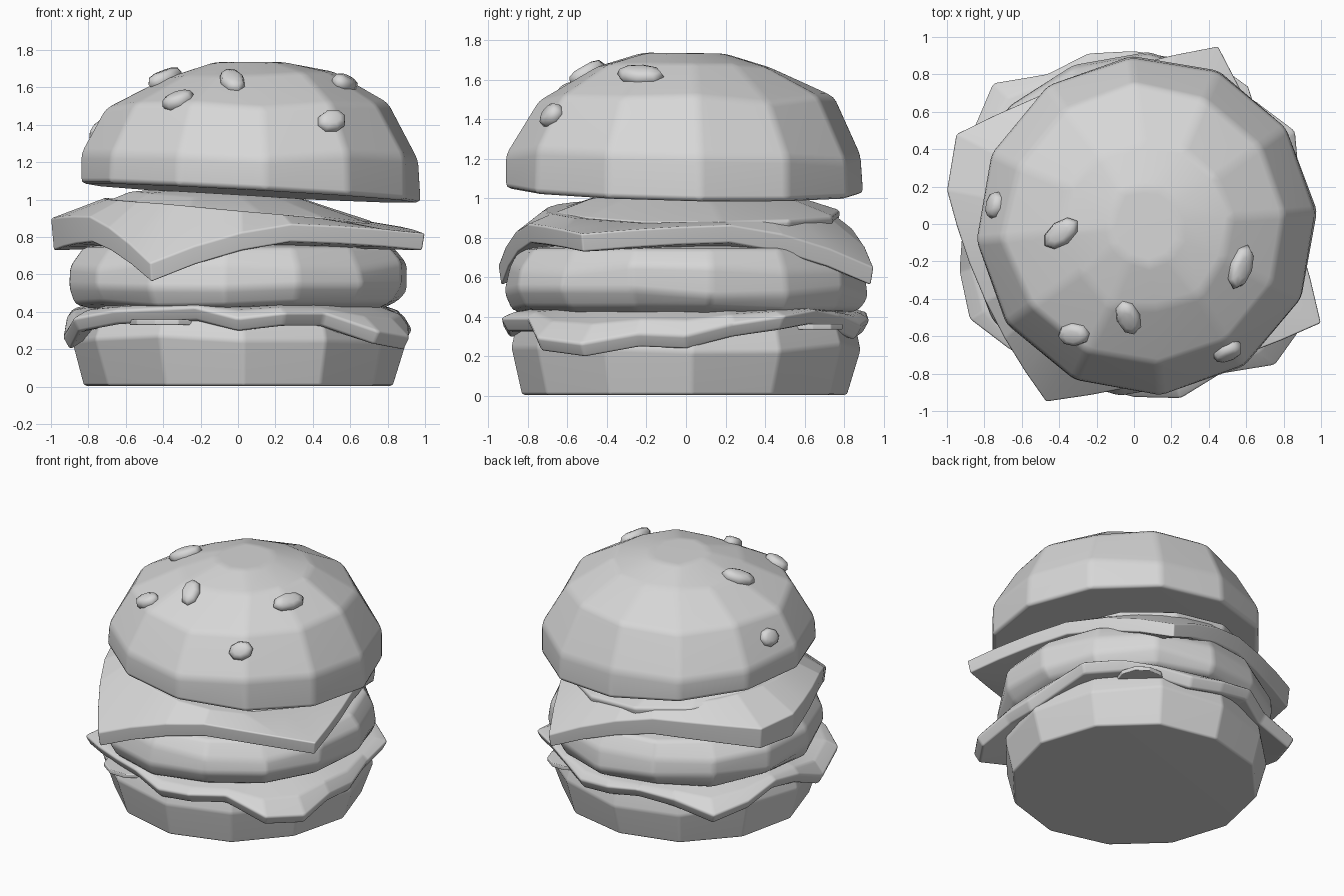
import bpy, bmesh, math, random
from mathutils import Vector
from mathutils.bvhtree import BVHTree

if "Cube" in bpy.data.objects:
    bpy.data.objects.remove(bpy.data.objects["Cube"])

random.seed(4)
grey = bpy.data.materials.new("plain grey")
grey.diffuse_color = (0.68, 0.68, 0.68, 1)
grey.use_nodes = True
grey.node_tree.nodes["Principled BSDF"].inputs["Base Color"].default_value = grey.diffuse_color


def finish(name, bm, bevel=0.0):
    """Make a smooth-shaded object; softened creases leave flat-looking facets."""
    bmesh.ops.recalc_face_normals(bm, faces=bm.faces[:])
    for f in bm.faces:
        f.smooth = True
    me = bpy.data.meshes.new(name)
    bm.to_mesh(me)
    bm.free()
    me.materials.append(grey)
    ob = bpy.data.objects.new(name, me)
    bpy.context.collection.objects.link(ob)
    if bevel:
        m = ob.modifiers.new("soft_edges", 'BEVEL')
        m.width, m.segments = bevel, 2
        m.limit_method, m.angle_limit = 'ANGLE', math.radians(8)
        ob.modifiers.new("flat_facets", 'WEIGHTED_NORMAL')
    return ob


def loft(name, rings, bevel=0.02):
    """Skin equal-length rings and cap both ends."""
    bm = bmesh.new()
    vs = [[bm.verts.new(p) for p in r] for r in rings]
    n = len(vs[0])
    for a, b in zip(vs, vs[1:]):
        for i in range(n):
            j = (i + 1) % n
            bm.faces.new((a[i], a[j], b[j], b[i]))
    bm.faces.new(vs[0][::-1])
    bm.faces.new(vs[-1])
    return finish(name, bm, bevel)


def ring(r, z, n, start=0, c=(0, 0), tilt=(0, 0), jitter=0, zjit=0):
    """Irregular, optionally tilted polygon ring."""
    pts = []
    for i in range(n):
        a = math.radians(start) + i * math.tau / n
        q = r + random.uniform(-jitter, jitter)
        x, y = q * math.cos(a), q * math.sin(a)
        h = z + tilt[0] * x + tilt[1] * y + random.uniform(-zjit, zjit)
        pts.append((c[0] + x, c[1] + y, h))
    return pts


# bottom bun
loft("bottom_bun", [ring(0.825, 0.005, 12, 32, jitter=0.01),
                    ring(0.885, 0.25, 12, 32, jitter=0.02, zjit=0.03),
                    ring(0.86, 0.36, 12, 32),
                    ring(0.6, 0.4, 12, 32)], 0.015)

# lettuce: wavy lip described by radius and drop every 15 degrees
lip = [(.93, .24), (.92, .3), (1.0, .34), (.93, .37), (.9, .34), (.92, .29),
       (.93, .32), (.95, .36), (.93, .3), (1.07, .24), (1.0, .28), (.93, .34),
       (.92, .3), (.97, .2), (1.02, .3), (.95, .34), (.9, .35), (.9, .36),
       (.93, .3), (.97, .33), (.93, .33), (1.07, .23), (1.06, .2), (.95, .25)]


def wave(f):
    out = []
    for i, (r, z) in enumerate(lip):
        a = i * math.tau / len(lip)
        q, h = f(r, z)
        out.append((q * math.cos(a), q * math.sin(a), h))
    return out


loft("lettuce", [wave(lambda r, z: (0.72, 0.34)),
                 wave(lambda r, z: (r - 0.04, z - 0.005)),
                 wave(lambda r, z: (r, z + 0.065)),
                 wave(lambda r, z: (0.4 + 0.52 * r, 0.45 * z + 0.275)),
                 wave(lambda r, z: (0.72, 0.45))], 0.015)

# pickle slices poking out under the lettuce
for k, (x, y, z, r) in enumerate([(-0.38, -0.66, 0.33, 0.2), (0.48, 0.64, 0.335, 0.16)]):
    loft(f"pickle_{k + 1}", [ring(r, z, 10, c=(x, y)),
                             ring(r, z + 0.03, 10, c=(x, y))], 0.006)

# patty
loft("patty", [ring(0.76, 0.41, 14, 8),
               ring(0.87, 0.44, 14, 8, jitter=0.02, zjit=0.015),
               ring(0.92, 0.52, 14, 8, jitter=0.015, zjit=0.025),
               ring(0.905, 0.65, 14, 8, jitter=0.015, zjit=0.025),
               ring(0.83, 0.745, 14, 8, jitter=0.02),
               ring(0.6, 0.77, 14, 8)], 0.025)

# cheese: square slice whose front and back corners droop (x, y, z, thickness)
corners = [(1.0, -0.53, 0.73, 0.09), (0.45, 0.95, 0.56, 0.09),
           (-0.95, 0.48, 0.74, 0.15), (-1.0, 0.18, 0.73, 0.17),
           (-0.47, -0.95, 0.56, 0.1)]
low, high, inner, crown = [], [], [], []
for a, b in zip(corners, corners[1:] + corners[:1]):
    steps = 1 if math.dist(a[:2], b[:2]) < 0.5 else 6
    for s in range(steps):
        t = s / steps
        x, y, z, th = (p + (q - p) * t for p, q in zip(a, b))
        near = a if t < 0.5 else b
        w = abs(2 * t - 1) ** 1.4
        z = near[2] * w + 0.775 * (1 - w)
        bulge = 1 + 0.08 * math.sin(math.pi * t)
        x, y = x * min(bulge, 1 / max(abs(x), 0.01)), y * bulge
        low.append((x * 0.985, y * 0.985, z))
        high.append((x, y, z + th))
        inner.append((x * 0.65, y * 0.65, 0.74))
        k = 0.72 / max(0.72, math.hypot(x, y))
        crown.append((x * k, y * k, 0.94 - 0.07 * x))
loft("cheese", [inner, low, high, crown], 0.015)

# tomato slice between cheese and top bun
loft("tomato", [ring(0.72, 0.84, 12, 10, (0, 0.05), (-0.07, 0)),
                ring(0.74, 0.93, 12, 10, (0, 0.05), (-0.07, 0), 0.01, 0.005),
                ring(0.54, 1.0, 12, 10, (-0.05, 0.05), (-0.08, 0), 0.02),
                ring(0.4, 1.03, 12, 10, (-0.05, 0.03), (-0.06, 0))])

# top bun: faceted dome on a tilted base
c = (0.065, -0.01)
dome_rings = [ring(0.912, 1.035, 12, -85, c, (-0.055, -0.02), 0.008),
              ring(0.908, 1.22, 12, -85, c, (-0.015, -0.02), 0.008, 0.02),
              ring(0.76, 1.5, 12, -85, c, (0, 0), 0.02, 0.02),
              ring(0.46, 1.665, 12, -85, (0.08, 0), (0.03, 0), 0.03, 0.01),
              ring(0.2, 1.735, 12, -85, (0.06, 0), (0, -0.01), 0.02)]
dome = loft("top_bun", dome_rings, 0.03)
surface = BVHTree.FromPolygons([v.co for v in dome.data.vertices],
                               [p.vertices for p in dome.data.polygons])

# sesame seeds: chunky beads pressed into the dome (position, length, turn)
seeds = [(-0.74, 0.1, 0.075, 60), (-0.39, -0.05, 0.115, 35),
         (-0.03, -0.5, 0.105, -75), (0.57, -0.23, 0.125, 70),
         (0.5, -0.68, 0.085, 50), (-0.32, -0.59, 0.09, 10)]
for k, (x, y, half, turn) in enumerate(seeds):
    spot, normal, _, _ = surface.ray_cast(Vector((x, y, 3)), Vector((0, 0, -1)))
    if normal.z < 0:
        normal = -normal
    bm = bmesh.new()
    bmesh.ops.create_uvsphere(bm, u_segments=8, v_segments=6, radius=1)
    yaw = math.radians(turn)
    along = Vector((math.cos(yaw), math.sin(yaw), 0))
    along = (along - normal * along.dot(normal)).normalized()
    side = normal.cross(along)
    for v in bm.verts:
        p = v.co.copy()
        v.co = (spot + along * p.x * half + side * p.y * 0.065
                + normal * min(p.z, 0.7) * 0.06)
    finish(f"sesame_seed_{k + 1}", bm)
